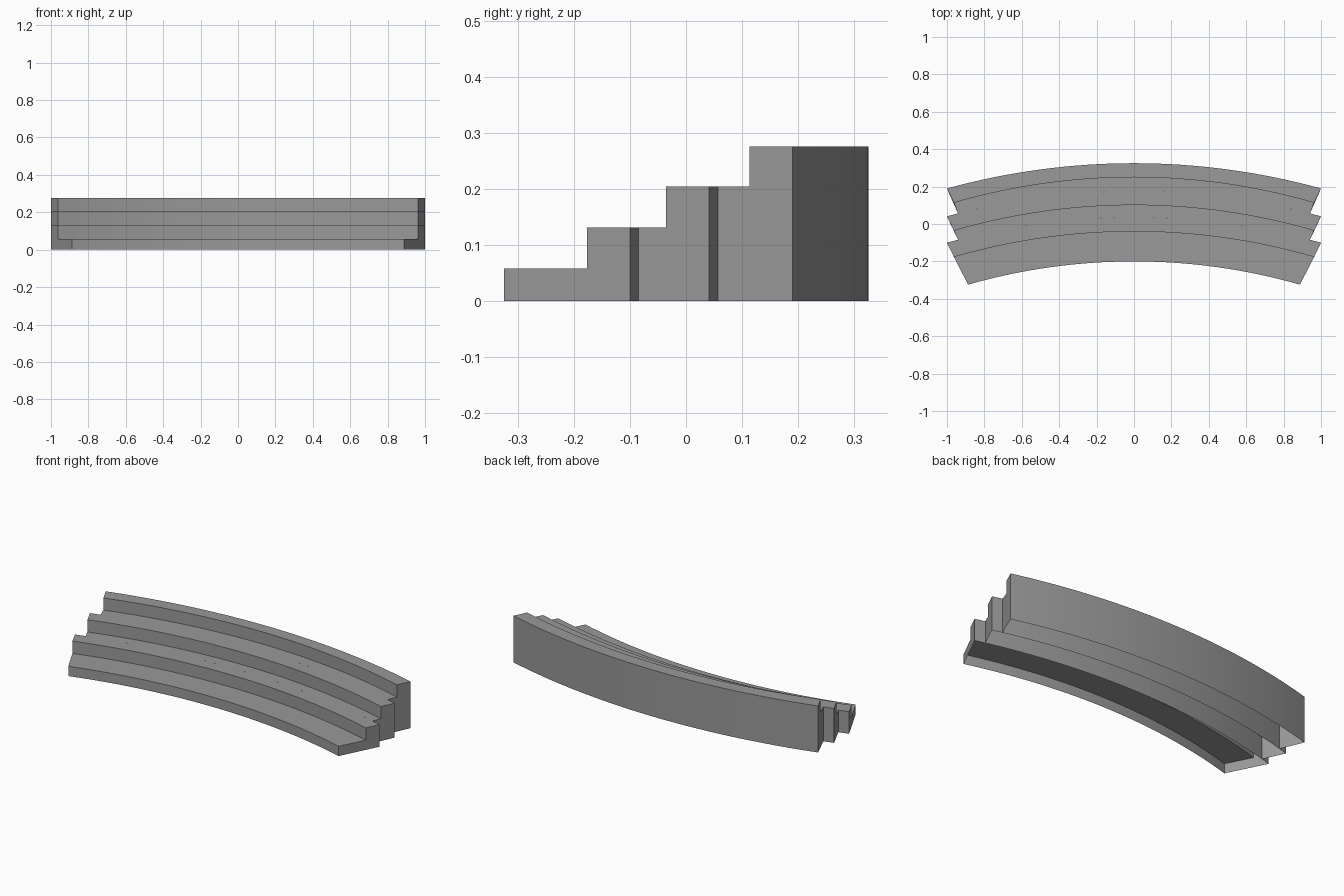
import bpy, bmesh, math

if "Cube" in bpy.data.objects:
    bpy.data.objects.remove(bpy.data.objects["Cube"])

SEG = 32
RISE = [0.0, 0.058, 0.131, 0.204, 0.276]

grey = bpy.data.materials.new("dark_grey")
grey.diffuse_color = (0.32, 0.32, 0.32, 1)
grey.use_nodes = True
grey.node_tree.nodes["Principled BSDF"].inputs["Base Color"].default_value = grey.diffuse_color


def arc(apex, radius, half, z):
    """Row of points along a shallow arc, bulging toward the back."""
    pts = []
    for i in range(SEG + 1):
        x = half * (2 * i / SEG - 1)
        pts.append((x, apex + math.sqrt(radius ** 2 - x * x) - radius, z))
    return pts


def tier(name, profile, closing=None):
    """Loft the profile rows into an open-bottomed shell with end walls.
    closing: extra row used only to finish the end walls at floor level."""
    bm = bmesh.new()
    rows = [[bm.verts.new(p) for p in arc(*row)] for row in profile]
    for a, b in zip(rows, rows[1:]):
        for i in range(SEG):
            bm.faces.new((a[i], a[i + 1], b[i + 1], b[i]))
    for i, flip in ((0, False), (SEG, True)):
        loop = [r[i] for r in rows]
        if closing:
            loop.append(bm.verts.new(arc(*closing)[i]))
        bm.faces.new(loop[::-1] if flip else loop)
    me = bpy.data.meshes.new(name)
    bm.to_mesh(me)
    bm.free()
    me.materials.append(grey)
    ob = bpy.data.objects.new(name, me)
    bpy.context.collection.objects.link(ob)
    bpy.context.view_layer.objects.active = ob
    ob.select_set(True)
    bpy.ops.object.shade_smooth_by_angle(angle=math.radians(30))
    ob.select_set(False)


R_BACK, R_RISER, R_FRONT = 3.77, 3.46, 3.23
SHIFT = [0.0, 0.141, 0.29]   # how far back each riser tier sits
BACK = 0.035                 # apex of the first tier's rear wall
RISER = -0.04                # apex of the first tier's riser

# Lowest two steps
tier("lower_steps", [
    (-0.2, R_FRONT, 0.887, 0), (-0.2, R_FRONT, 0.887, RISE[1]),
    (RISER, R_RISER, 0.963, RISE[1]), (RISER, R_RISER, 0.963, RISE[2]),
    (BACK, R_BACK, 1, RISE[2]), (BACK, R_BACK, 1, 0)])

# Upper steps, each starting at the rear wall of the tier before it
for k, name in ((1, "third_step"), (2, "top_step")):
    low, high = RISE[k + 1], RISE[k + 2]
    start, riser, back = BACK + SHIFT[k - 1], RISER + SHIFT[k], BACK + SHIFT[k]
    tier(name, [
        (start, R_BACK, 0.941, low),
        (riser, R_RISER, 0.963, low), (riser, R_RISER, 0.963, high),
        (back, R_BACK, 1, high), (back, R_BACK, 1, 0)],
        closing=(start, R_BACK, 0.941, 0))
